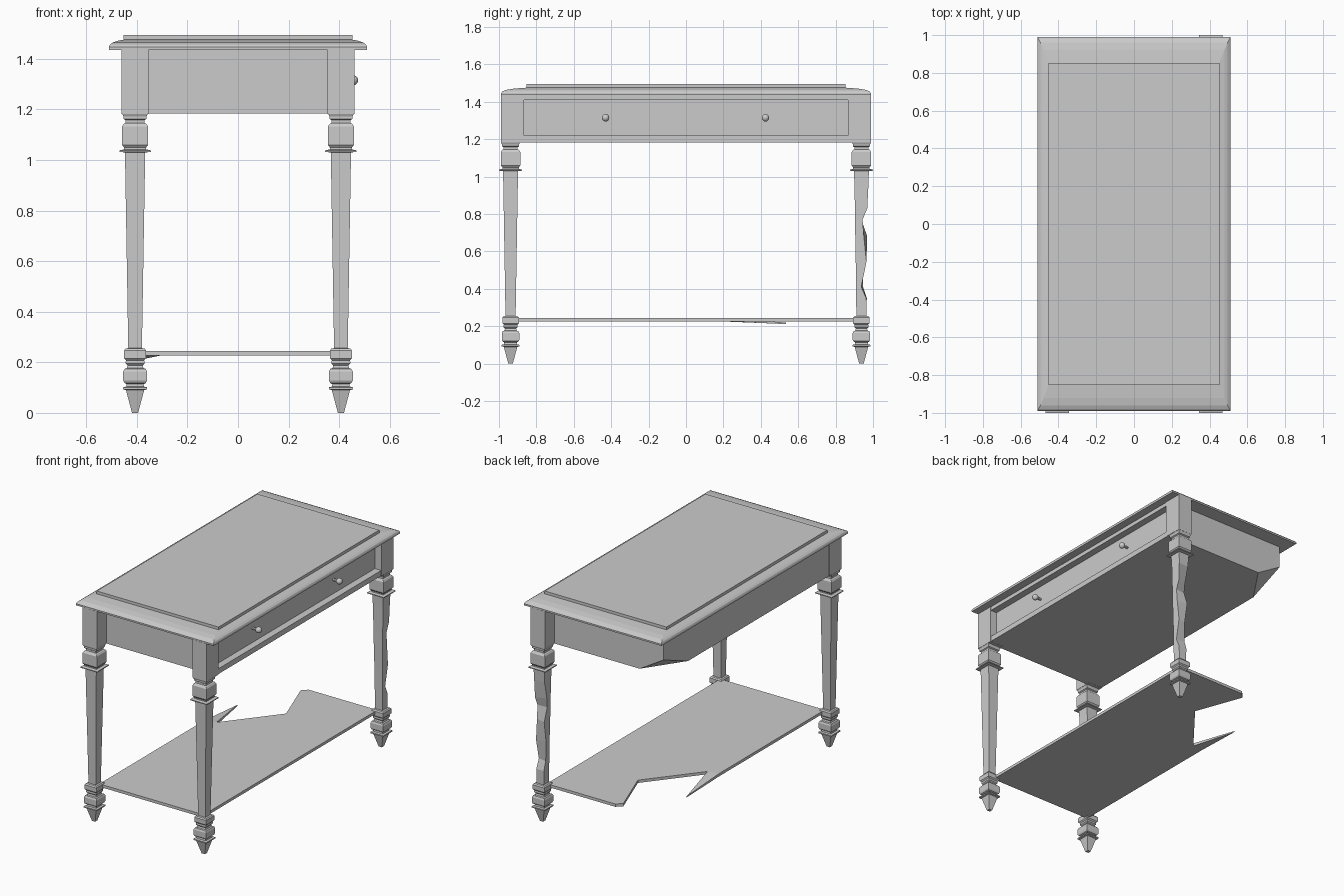
import bpy, bmesh
from mathutils import Vector

if "Cube" in bpy.data.objects:
    bpy.data.objects.remove(bpy.data.objects["Cube"])


def add_object(name, bm):
    bmesh.ops.recalc_face_normals(bm, faces=bm.faces)
    me = bpy.data.meshes.new(name)
    bm.to_mesh(me)
    bm.free()
    ob = bpy.data.objects.new(name, me)
    bpy.context.collection.objects.link(ob)
    return ob


def box_bm(x0, x1, y0, y1, z0, z1):
    bm = bmesh.new()
    bmesh.ops.create_cube(bm, size=1)
    for v in bm.verts:
        v.co = Vector(((x0 + x1) / 2 + v.co.x * (x1 - x0),
                       (y0 + y1) / 2 + v.co.y * (y1 - y0),
                       (z0 + z1) / 2 + v.co.z * (z1 - z0)))
    return bm


def loft(name, rings):
    """Skin a stack of four-cornered rings (lists of xyz) and cap both ends."""
    bm = bmesh.new()
    loops = [[bm.verts.new(p) for p in r] for r in rings]
    for a, b in zip(loops, loops[1:]):
        for i in range(4):
            j = (i + 1) % 4
            bm.faces.new((a[i], a[j], b[j], b[i]))
    bm.faces.new(loops[0])
    bm.faces.new(loops[-1])
    return add_object(name, bm)


def rect(cx, cy, hx, hy, z, cut_r=0, cut_l=0):
    # cut_r / cut_l pull the two +y corners inwards
    return [(cx - hx, cy - hy, z), (cx + hx, cy - hy, z),
            (cx + hx, cy + hy - cut_r, z), (cx - hx, cy + hy - cut_l, z)]


LX, LY = 0.407, 0.938

# Turned square leg profile: (half width, z)
foot = [(.012, 0), (.036, .09), (.048, .093), (.048, .101), (.035, .104), (.034, .114),
        (.042, .118), (.047, .128), (.047, .163), (.042, .174), (.033, .177),
        (.030, .188), (.037, .195), (.037, .203), (.036, .208), (.044, .216),
        (.044, .246), (.038, .254), (.027, .256)]
head = [(.040, 1.03), (.062, 1.032), (.062, 1.038), (.044, 1.042), (.044, 1.05),
        (.052, 1.06), (.052, 1.132), (.045, 1.143), (.038, 1.146), (.038, 1.158),
        (.046, 1.163), (.046, 1.173), (.052, 1.185)]
# Chipped shaft sections: (half width, z, cut at +x corner, cut at -x corner)
chips = [(.0285, .35, .003, .0), (.029, .41, .03, .02), (.0305, .545, .004, .022),
         (.033, .68, .02, .002), (.034, .77, .028, .034), (.035, .83, .004, .03),
         (.037, .95, .0, .004)]


def leg(name, sx, sy, broken=False):
    cx, cy = sx * LX, sy * LY
    ring = lambda h, z, r=0, l=0: rect(cx, cy, h, h, z, r, l)
    mid = [ring(*c) for c in chips] if broken else []
    loft(name, [ring(*p) for p in foot] + mid + [ring(*p) for p in head])


# Three legs with corner posts (the back left one is missing)
for name, sx, sy in (("front_left", -1, -1), ("front_right", 1, -1), ("back_right", 1, 1)):
    leg(name + "_leg", sx, sy, name == "back_right")
    xs = sorted((sx * .354, sx * .46))
    ys = sorted((sy * .865, sy * .99))
    add_object(name + "_post", box_bm(*xs, *ys, 1.183, 1.437))

# Apron body with its back left corner broken off
bm = box_bm(-.457, .40, -.89, .89, 1.184, 1.437)
a, b, c = Vector((-.28, .89, 1.184)), Vector((-.457, .63, 1.184)), Vector((-.457, .89, 1.29))
n = (b - a).cross(c - a).normalized()
if n.z > 0:
    n = -n
cut = bmesh.ops.bisect_plane(bm, geom=bm.verts[:] + bm.edges[:] + bm.faces[:],
                             plane_co=a, plane_no=n, clear_outer=True)
bmesh.ops.holes_fill(bm, edges=[e for e in bm.edges if e.is_boundary])
add_object("apron_body", bm)

# Drawer side: rails and recessed drawer front
add_object("lower_rail", box_bm(.38, .457, -.87, .87, 1.184, 1.22))
add_object("upper_rail", box_bm(.38, .457, -.87, .87, 1.41, 1.437))
add_object("drawer_front", box_bm(.38, .41, -.866, .866, 1.215, 1.415))

# Drawer knobs with stems
for side, y in (("front", -.43), ("back", .425)):
    bpy.ops.mesh.primitive_cylinder_add(vertices=12, radius=.008, depth=.05,
                                        location=(.425, y, 1.315), rotation=(0, 1.5708, 0))
    bpy.context.object.name = side + "_knob_stem"
    bpy.ops.object.shade_smooth_by_angle()
    bpy.ops.mesh.primitive_uv_sphere_add(segments=16, ring_count=10, radius=.02,
                                         location=(.455, y, 1.315))
    bpy.context.object.name = side + "_knob"
    bpy.ops.object.shade_smooth_by_angle()

# Table top: moulded edge and raised panel
edge = [(.511, .989, 1.436), (.511, .989, 1.447), (.507, .981, 1.456), (.496, .962, 1.464),
        (.478, .92, 1.471), (.452, .852, 1.476), (.452, .852, 1.495)]
loft("table_top", [rect(0, 0, *e) for e in edge])

# Shelf with a broken back left corner; the splinter tip sags
outline = [(-.385, -.92, 0), (.39, -.92, 0), (.39, .92, 0), (-.12, .92, 0), (-.155, .885, 0),
           (-.035, .56, 0), (-.31, .215, 0), (-.38, .535, -.014), (-.385, .2, 0)]
bm = bmesh.new()
low = [bm.verts.new((x, y, .226 + d)) for x, y, d in outline]
top = [bm.verts.new((x, y, .245 + d * 1.8)) for x, y, d in outline]
for loop in (low, top):
    # main board, then the splinter
    bm.faces.new([loop[i] for i in (0, 1, 2, 3, 4, 5, 6, 8)])
    bm.faces.new([loop[i] for i in (6, 7, 8)])
for i in range(len(outline)):
    j = (i + 1) % len(outline)
    bm.faces.new((low[i], low[j], top[j], top[i]))
add_object("shelf", bm)
